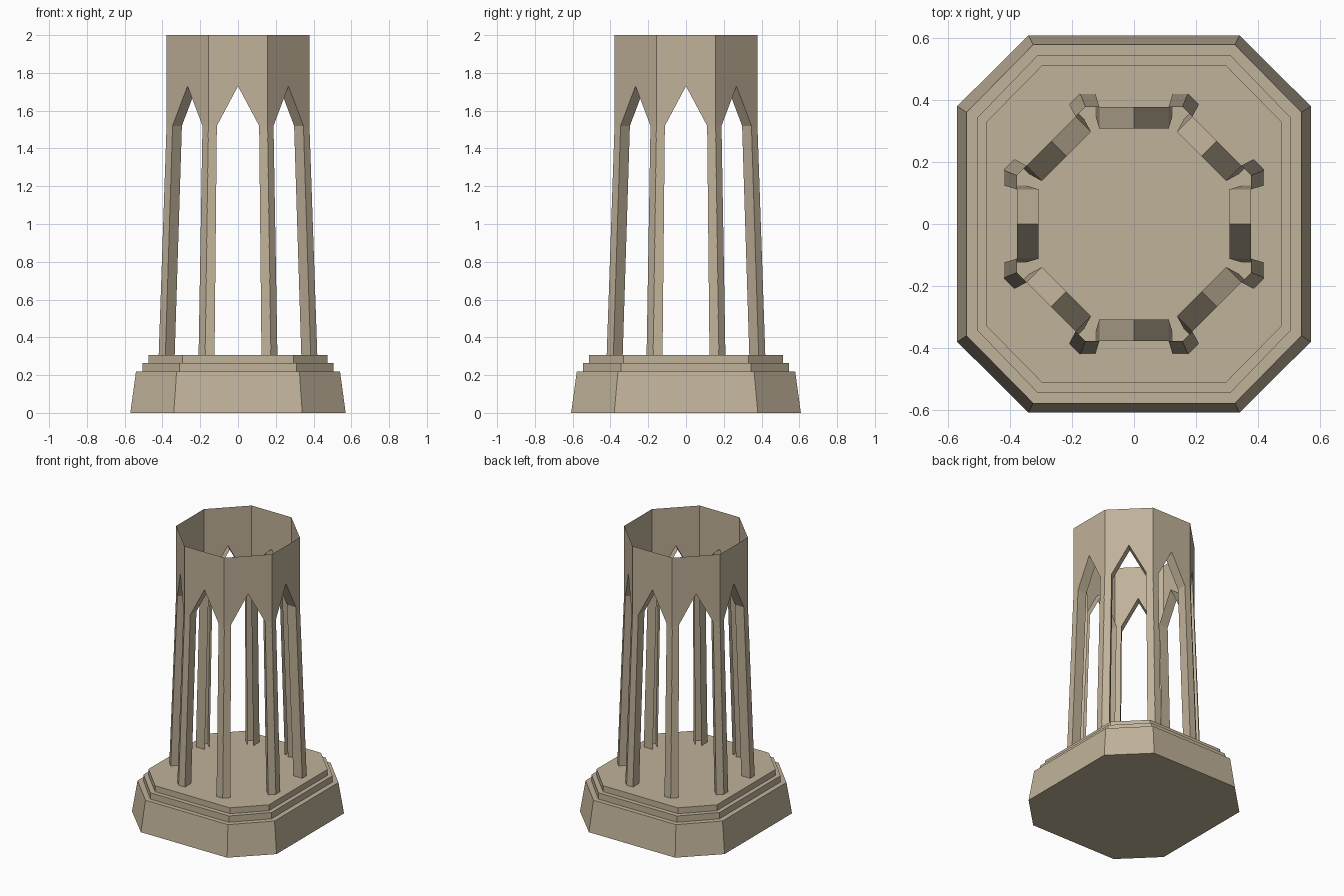
import bpy, bmesh, math
from mathutils import Matrix, Vector

if "Cube" in bpy.data.objects:
    bpy.data.objects.remove(bpy.data.objects["Cube"])

stone = bpy.data.materials.new("beige stone")
stone.diffuse_color = (0.53, 0.445, 0.32, 1)
stone.use_nodes = True
stone.node_tree.nodes["Principled BSDF"].inputs["Base Color"].default_value = stone.diffuse_color


def finish(name, bm):
    mesh = bpy.data.meshes.new(name)
    bm.to_mesh(mesh)
    bm.free()
    mesh.materials.append(stone)
    bpy.context.collection.objects.link(bpy.data.objects.new(name, mesh))


def ring(bm, hx, hy, cx, cy, z):
    """Octagon with half sizes hx, hy and corners at cx (on y sides), cy (on x sides)."""
    pts = [(cx, -hy), (hx, -cy), (hx, cy), (cx, hy),
           (-cx, hy), (-hx, cy), (-hx, -cy), (-cx, -hy)]
    return [bm.verts.new((x, y, z)) for x, y in pts]


# Stepped octagonal plinth, one closed stack of rings
bm = bmesh.new()
levels = [(.57, .608, .34, .38, 0), (.54, .578, .325, .36, .22),
          (.505, .545, .31, .343, .22), (.505, .545, .31, .343, .265),
          (.475, .513, .295, .33, .265), (.475, .513, .295, .33, .307)]
rings = [ring(bm, *l) for l in levels]
for a, b in zip(rings, rings[1:]):
    for i in range(8):
        j = (i + 1) % 8
        bm.faces.new((a[i], a[j], b[j], b[i]))
bm.faces.new(rings[0][::-1])
bm.faces.new(rings[-1])
finish("stepped_plinth", bm)

# Octagonal tower shell: open top, pointed arches, legs splaying outward below
R, C, W = 0.378, 0.157, 0.112            # apothem, half side, half arch width
TOP, SPRING, APEX, FOOT = 2.0, 1.52, 1.73, 0.305
SPLAY, DEPTH = 1.11, 0.07

walls, flanges = bmesh.new(), bmesh.new()


def add(bm, pts, rot):
    bm.faces.new([bm.verts.new(rot @ Vector(p)) for p in pts])


def foot(x):
    return (x * SPLAY, -R * SPLAY, FOOT)


def back(p):
    return (p[0], p[1] + DEPTH, p[2])


for k in range(8):
    rot = Matrix.Rotation(math.radians(45 * k), 4, 'Z')
    # Upper panel with the arch cut in its lower edge, as two halves
    for s in (1, -1):
        panel = [(0, -R, APEX), (s * W, -R, SPRING), (s * C, -R, SPRING),
                 (s * C, -R, TOP), (0, -R, TOP)]
        leg = [(s * W, -R, SPRING), foot(s * W), foot(s * C), (s * C, -R, SPRING)]
        add(walls, panel[::s], rot)
        add(walls, leg[::s], rot)
    # Inward reveals around the opening
    path = [foot(-W), (-W, -R, SPRING), (0, -R, APEX), (W, -R, SPRING), foot(W)]
    for a, b in zip(path, path[1:]):
        add(flanges, [a, back(a), back(b), b], rot)

for bm in (walls, flanges):
    bmesh.ops.remove_doubles(bm, verts=bm.verts, dist=0.0005)
# Merge the two halves of each upper panel
seams = [e for e in walls.edges if len(e.link_faces) == 2
         and e.link_faces[0].normal.dot(e.link_faces[1].normal) > 2]
walls.normal_update()
seams = [e for e in walls.edges if len(e.link_faces) == 2
         and e.calc_face_angle(1) < 0.001]
bmesh.ops.dissolve_edges(walls, edges=seams, use_verts=False)
finish("arcade_walls_and_legs", walls)
finish("arch_reveals", flanges)
